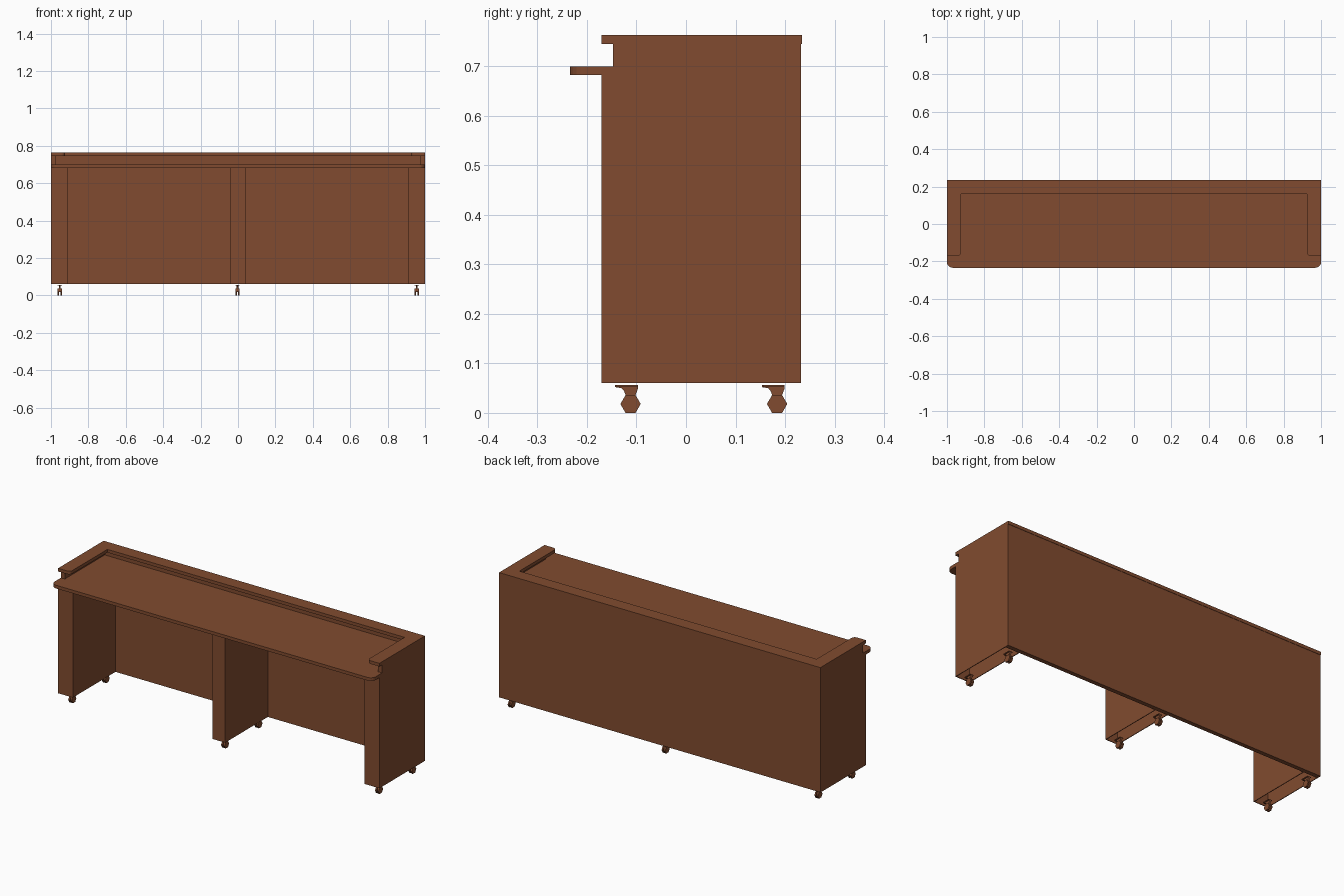
import bpy, bmesh, math
from mathutils import Vector

if "Cube" in bpy.data.objects:
    bpy.data.objects.remove(bpy.data.objects["Cube"])

wood = bpy.data.materials.new("brown_wood")
wood.diffuse_color = (0.22, 0.071, 0.029, 1)
wood.use_nodes = True
wood.node_tree.nodes["Principled BSDF"].inputs["Base Color"].default_value = wood.diffuse_color


def finish(name, bm):
    bmesh.ops.recalc_face_normals(bm, faces=bm.faces)
    me = bpy.data.meshes.new(name)
    bm.to_mesh(me)
    bm.free()
    me.materials.append(wood)
    ob = bpy.data.objects.new(name, me)
    bpy.context.collection.objects.link(ob)
    return ob


def prism(name, pts, a, b, axis="z"):
    """Extrude a 2D outline from a to b: xy outline along z, or yz outline along x."""
    bm = bmesh.new()
    vec = (lambda p: (p[0], p[1], a)) if axis == "z" else (lambda p: (a, p[0], p[1]))
    face = bm.faces.new([bm.verts.new(vec(p)) for p in pts])
    ext = bmesh.ops.extrude_face_region(bm, geom=[face])
    d = Vector((0, 0, b - a)) if axis == "z" else Vector((b - a, 0, 0))
    bmesh.ops.translate(bm, vec=d, verts=[g for g in ext["geom"] if isinstance(g, bmesh.types.BMVert)])
    return finish(name, bm)


def box(name, x0, x1, y0, y1, z0, z1):
    return prism(name, [(x0, y0), (x1, y0), (x1, y1), (x0, y1)], z0, z1)


def arc(cx, cy, r, start, end, n=5):
    return [(cx + r * math.cos(math.radians(start + (end - start) * i / n)),
             cy + r * math.sin(math.radians(start + (end - start) * i / n))) for i in range(n + 1)]


FRONT, BACK, FLOOR = -0.171, 0.232, 0.06
INNER = 0.208          # inside face of the back panel
T = 0.004              # pedestal sheet thickness

# Back panel and the two stepped end panels
box("back_panel", -1, 1, INNER, BACK, FLOOR, 0.745)
side = [(FRONT, FLOOR), (INNER, FLOOR), (INNER, 0.745), (-0.147, 0.745), (-0.147, 0.70), (FRONT, 0.70)]
for s, label in ((-1, "left"), (1, "right")):
    # end panel: thin skin below, thicker wall above the worktop
    prism(label + "_end_panel", side, s * 1.0, s * (1 - T), "x")
    box(label + "_upper_wall", s * (1 - T), s * 0.975, -0.147, INNER, 0.70, 0.745)
    # hollow pedestal front and inner side
    box(label + "_pedestal_front", s * (1 - T), s * 0.908, FRONT, FRONT + T, FLOOR, 0.682)
    box(label + "_pedestal_inner_side", s * 0.908, s * (0.908 + T), FRONT + T, INNER, FLOOR, 0.682)
    box("centre_pedestal_%s_side" % label, s * 0.04, s * (0.04 - T), FRONT + T, INNER, FLOOR, 0.682)
box("centre_pedestal_front", -0.04, 0.04, FRONT, FRONT + T, FLOOR, 0.682)

# Worktop with rounded front corners, overhanging at the front
r, w = 0.03, 1 - T
worktop = (arc(-1 + r, -0.234 + r, r, 180, 270) + arc(1 - r, -0.234 + r, r, 270, 360)
           + [(1, FRONT), (w, FRONT), (w, INNER), (-w, INNER), (-w, FRONT), (-1, FRONT)])
prism("worktop", worktop, 0.682, 0.70)

# U-shaped top rim with rounded inner front corners
r = 0.02
rim = ([(-1, FRONT)] + arc(-0.925 - r, FRONT + r, r, 270, 360) + [(-0.925, 0.16), (0.925, 0.16)]
       + arc(0.925 + r, FRONT + r, r, 180, 270) + [(1, FRONT), (1, 0.234), (-1, 0.234)])
prism("top_rim", rim, 0.745, 0.763)

# Casters: curved bracket between two six-sided wheels
bracket = [(-0.031, 0.056), (0.015, 0.056), (0.015, 0.049), (0.010, 0.036), (0.010, 0.018),
           (-0.010, 0.018), (-0.010, 0.036), (-0.013, 0.044), (-0.018, 0.050), (-0.031, 0.052)]
wheel = [(0.0205 * math.cos(math.pi * i / 3), 0.018 + 0.0205 * math.sin(math.pi * i / 3)) for i in range(6)]
for i, x in enumerate((-0.953, -0.002, 0.956)):
    for y, row in ((-0.112, "front"), (0.184, "back")):
        n = "%s_caster_%d" % (row, i + 1)
        prism(n + "_bracket", [(p + y, q) for p, q in bracket], x - 0.005, x + 0.005, "x")
        for s in (-1, 1):
            prism("%s_wheel_%s" % (n, "left" if s < 0 else "right"),
                  [(p + y, q) for p, q in wheel], x + s * 0.003, x + s * 0.011, "x")
        box(n + "_plate", x - 0.011, x + 0.011, y - 0.028, y + 0.015, 0.052, 0.0565)
